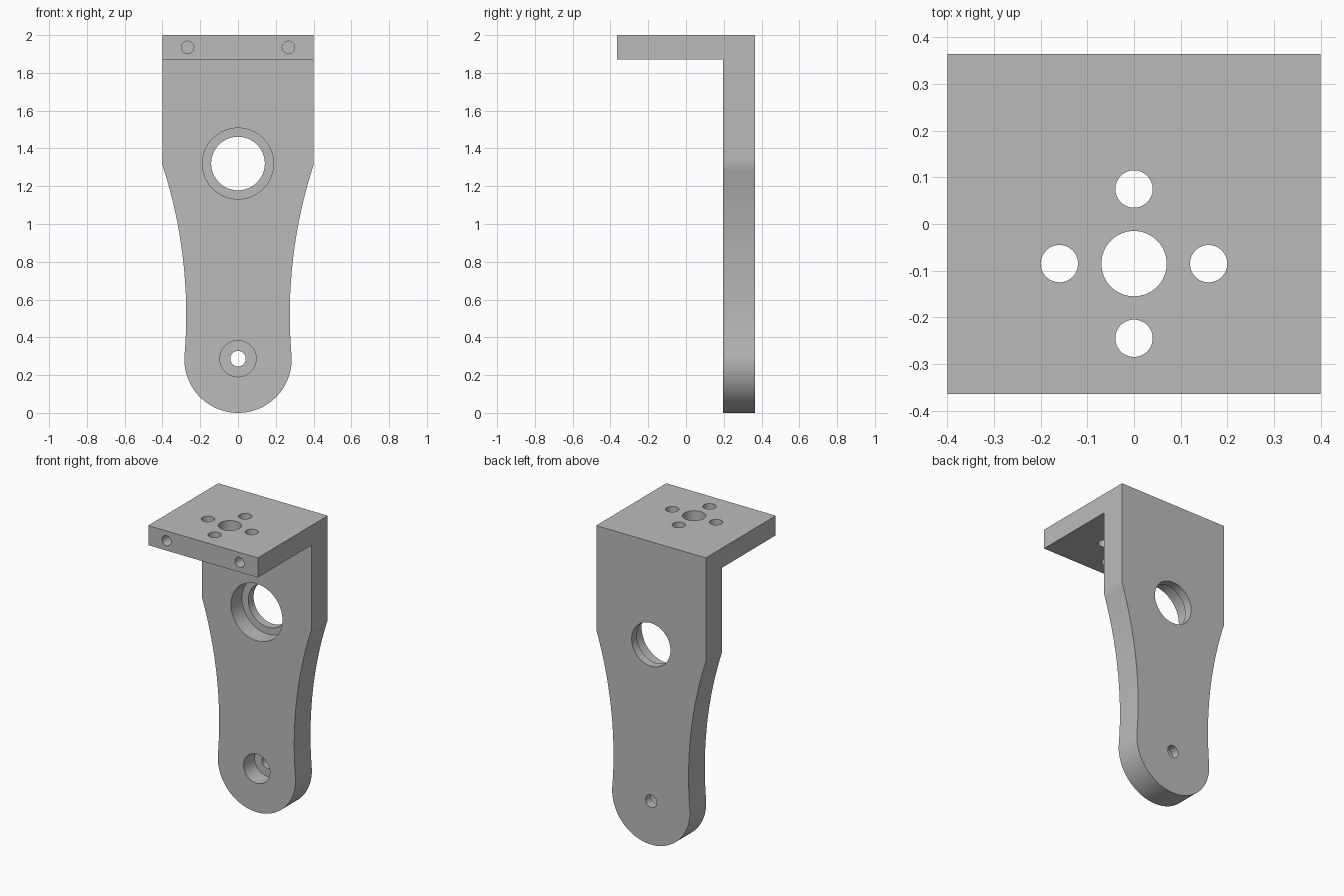
import bpy
import bmesh
from math import sin, cos, pi, sqrt, atan2
from mathutils import Matrix, Vector

if "Cube" in bpy.data.objects:
    bpy.data.objects.remove(bpy.data.objects["Cube"], do_unlink=True)

# Main dimensions
HALF_W, HALF_D, TOP = 0.4, 0.365, 2.0
ARM_FRONT, FLANGE_Z = 0.195, 1.87
FOOT_R = 0.284
BORE_Z, STEP_Y = 1.32, 0.31

grey = bpy.data.materials.new("light_grey_metal")
grey.use_nodes = True
color = (0.5, 0.5, 0.5, 1)
grey.diffuse_color = color
grey.node_tree.nodes["Principled BSDF"].inputs["Base Color"].default_value = color


def add_object(name, bm):
    bmesh.ops.recalc_face_normals(bm, faces=bm.faces)
    mesh = bpy.data.meshes.new(name)
    bm.to_mesh(mesh)
    bm.free()
    mesh.materials.append(grey)
    obj = bpy.data.objects.new(name, mesh)
    bpy.context.collection.objects.link(obj)
    return obj


def drill(name, start, end, radius):
    """Round cutter running from start to end."""
    start, end = Vector(start), Vector(end)
    axis = end - start
    bm = bmesh.new()
    bmesh.ops.create_cone(bm, cap_ends=True, segments=64, radius1=radius,
                          radius2=radius, depth=axis.length)
    turn = axis.to_track_quat('Z', 'Y').to_matrix().to_4x4()
    bmesh.ops.transform(bm, verts=bm.verts,
                        matrix=Matrix.Translation((start + end) / 2) @ turn)
    obj = add_object(name, bm)
    obj.hide_render = True
    return obj


# Outline of one side: round foot, then a tangent hollow arc up to the shoulder
arc_x, arc_z = 2.832, 0.52
reach = sqrt(arc_x ** 2 + (arc_z - FOOT_R) ** 2)
arc_r = reach - FOOT_R
tilt = atan2(arc_z - FOOT_R, arc_x)
side = []
for i in range(1, 33):
    a = -pi / 2 + (pi / 2 + tilt) * i / 32
    side.append((FOOT_R * cos(a), FOOT_R + FOOT_R * sin(a)))
shoulder = atan2(sqrt(arc_r ** 2 - (arc_x - HALF_W) ** 2), arc_x - HALF_W)
for i in range(1, 29):
    a = -tilt + (shoulder + tilt) * i / 28
    side.append((arc_x - arc_r * cos(a), arc_z + arc_r * sin(a)))
side += [(HALF_W, 1.35), (HALF_W, TOP)]
outline = [(0, 0)] + side + [(-x, z) for x, z in reversed(side)]

# Upright arm
bm = bmesh.new()
face = bm.faces.new([bm.verts.new((x, ARM_FRONT, z)) for x, z in outline])
grown = bmesh.ops.extrude_face_region(bm, geom=[face])
bmesh.ops.translate(bm, vec=(0, HALF_D - ARM_FRONT, 0),
                    verts=[v for v in grown["geom"] if isinstance(v, bmesh.types.BMVert)])
bracket = add_object("angle_bracket", bm)

# Horizontal flange, merged into the arm
bm = bmesh.new()
bmesh.ops.create_cube(bm, size=1)
back = 0.28
bmesh.ops.scale(bm, verts=bm.verts, vec=(2 * HALF_W, HALF_D + back, TOP - FLANGE_Z))
bmesh.ops.translate(bm, verts=bm.verts,
                    vec=(0, (back - HALF_D) / 2, (TOP + FLANGE_Z) / 2))
flange = add_object("flange", bm)
flange.hide_render = True

# Counterbored holes through the arm
cutters = []
for name, z, wide, narrow in (("bearing", BORE_Z, 0.188, 0.142),
                              ("foot", 0.287, 0.096, 0.041)):
    cutters.append(drill(name + "_counterbore", (0, 0.1, z), (0, STEP_Y, z), wide))
    cutters.append(drill(name + "_hole", (0, 0.1, z), (0, 0.5, z), narrow))

# Hole pattern through the flange
hub_y, pitch = -0.085, 0.16
holes = [(0, 0, 0.07)] + [(pitch * dx, pitch * dy, 0.04)
                          for dx, dy in ((1, 0), (-1, 0), (0, 1), (0, -1))]
for x, y, r in holes:
    cutters.append(drill("flange_hole", (x, hub_y + y, 1.7), (x, hub_y + y, 2.1), r))

# Blind screw holes in the flange's front edge
for s in (-1, 1):
    cutters.append(drill("edge_hole", (s * 0.267, -0.5, 1.935),
                         (s * 0.267, -0.1, 1.935), 0.033))

# Apply the merge and the cuts
for tool in [flange] + cutters:
    mod = bracket.modifiers.new(tool.name, 'BOOLEAN')
    mod.operation = 'UNION' if tool is flange else 'DIFFERENCE'
    mod.solver = 'EXACT'
    mod.object = tool
graph = bpy.context.evaluated_depsgraph_get()
result = bpy.data.meshes.new_from_object(bracket.evaluated_get(graph))
bracket.modifiers.clear()
bracket.data = result
for tool in [flange] + cutters:
    bpy.data.objects.remove(tool, do_unlink=True)

# Single material, smooth curves with crisp edges
result.materials.clear()
result.materials.append(grey)
for p in result.polygons:
    p.material_index = 0
for o in bpy.context.selected_objects:
    o.select_set(False)
bracket.select_set(True)
bpy.context.view_layer.objects.active = bracket
bpy.ops.object.shade_smooth_by_angle(angle=pi / 6)
